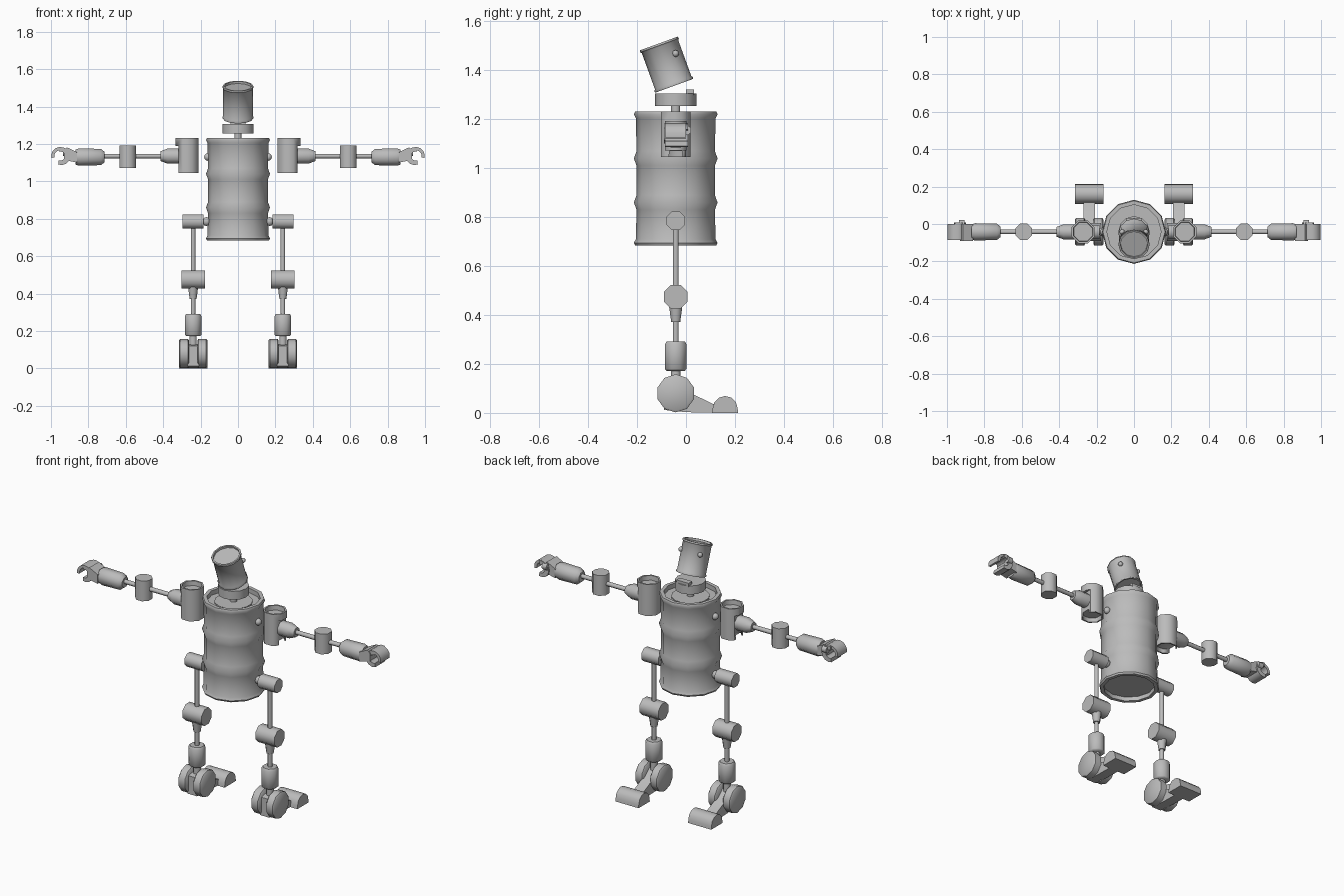
import bpy, bmesh, math
from mathutils import Vector, Matrix

cube = bpy.data.objects.get("Cube")
if cube:
    bpy.data.objects.remove(cube, do_unlink=True)

steel = bpy.data.materials.new("grey_steel")
steel.use_nodes = True
GREY = (0.5, 0.5, 0.5, 1)
steel.diffuse_color = GREY
steel.node_tree.nodes["Principled BSDF"].inputs["Base Color"].default_value = GREY

Y = -0.042          # depth of the body centre line
ARM_Z = 1.135       # height of the arm centre line
LEG_X = 0.24        # sideways position of the leg


def finish(name, bm, smooth=50):
    bmesh.ops.recalc_face_normals(bm, faces=bm.faces)
    mesh = bpy.data.meshes.new(name)
    bm.to_mesh(mesh)
    bm.free()
    mesh.materials.append(steel)
    ob = bpy.data.objects.new(name, mesh)
    bpy.context.scene.collection.objects.link(ob)
    bpy.ops.object.select_all(action="DESELECT")
    ob.select_set(True)
    bpy.context.view_layer.objects.active = ob
    bpy.ops.object.shade_smooth_by_angle(angle=math.radians(smooth))
    return ob


def lathe(name, profile, loc, axis="Z", sides=8, phase=0.5, side=1, tilt=0):
    """Closed solid of revolution from (radius, height) points."""
    bm = bmesh.new()
    rings = []
    for r, h in profile:
        ring = []
        for i in range(sides):
            a = 2 * math.pi * (i + phase) / sides
            u, v = r * math.cos(a), r * math.sin(a)
            p = Vector((u, v, h) if axis == "Z" else (h, u, v))
            p = Matrix.Rotation(tilt, 3, "X") @ p + Vector(loc)
            ring.append(bm.verts.new((p.x * side, p.y, p.z)))
        rings.append(ring)
    for a, b in zip(rings, rings[1:]):
        for i in range(sides):
            j = (i + 1) % sides
            bm.faces.new((a[i], a[j], b[j], b[i]))
    bm.faces.new(rings[0])
    bm.faces.new(rings[-1])
    return finish(name, bm)


def rod(name, r, start, end, loc, **kw):
    return lathe(name, [(r, start), (r, end)], loc, **kw)


def prism(name, outline, start, end, plane, side=1):
    """Extrude an outline in the XZ or YZ plane across the remaining axis."""
    bm = bmesh.new()
    def vert(p, d):
        x, y, z = (p[0], d, p[1]) if plane == "XZ" else (d, p[0], p[1])
        return bm.verts.new((x * side, y, z))
    a = [vert(p, start) for p in outline]
    b = [vert(p, end) for p in outline]
    bm.faces.new(a)
    bm.faces.new(b)
    for i in range(len(a)):
        j = (i + 1) % len(a)
        bm.faces.new((a[i], a[j], b[j], b[i]))
    return finish(name, bm, 35)


def arc(cx, cz, r, a0, a1, n):
    angles = [math.radians(a0 + (a1 - a0) * i / n) for i in range(n + 1)]
    return [(cx + r * math.cos(a), cz + r * math.sin(a)) for a in angles]


def bolt(name, loc, r):
    bm = bmesh.new()
    bmesh.ops.create_uvsphere(bm, u_segments=10, v_segments=6, radius=r)
    bmesh.ops.translate(bm, verts=bm.verts, vec=loc)
    finish(name, bm)


# Barrel body with rolled rims, two ribs and recessed ends
lathe("barrel_body", [
    (0.145, 0.71), (0.145, 0.685), (0.166, 0.685), (0.171, 0.695), (0.163, 0.71),
    (0.16, 0.83), (0.171, 0.86), (0.16, 0.89), (0.16, 1.01), (0.171, 1.04),
    (0.16, 1.07), (0.163, 1.205), (0.171, 1.22), (0.166, 1.232), (0.145, 1.232),
    (0.145, 1.205)], (0, Y, 0), sides=12, phase=0)
rod("barrel_lid", 0.105, 1.2, 1.212, (0, Y, 0), sides=12)

# Neck and collar
rod("neck", 0.02, 1.2, 1.26, (0, Y, 0))
rod("collar", 0.084, 1.255, 1.306, (0, Y, 0), sides=12, phase=0)
prism("collar_hinge", [(0, 1.3), (0.033, 1.3), (0.033, 1.322), (0, 1.322)],
      -0.04, 0.04, "YZ")

# Tilted can head
TILT = math.radians(20)
HEAD = Vector((0, -0.048, 1.337))
lathe("can_head", [
    (0.072, 0.01), (0.074, 0), (0.082, 0), (0.084, 0.006), (0.079, 0.014),
    (0.079, 0.17), (0.084, 0.176), (0.082, 0.184), (0.073, 0.184), (0.072, 0.172)],
    HEAD, sides=12, phase=0, tilt=TILT)

for side, tag in ((1, "left"), (-1, "right")):
    head_bolt = HEAD + Matrix.Rotation(TILT, 3, "X") @ Vector((side * 0.063, 0.05, 0.122))
    bolt(tag + "_head_bolt", head_bolt, 0.014)
    bolt(tag + "_shoulder_bolt", (side * 0.162, Y, 1.13), 0.02)
    bolt(tag + "_hip_bolt", (side * 0.168, Y, 0.785), 0.024)

    def turned(part, profile, loc, **kw):
        return lathe(tag + "_" + part, profile, loc, side=side, **kw)

    def bar(part, r, start, end, loc, **kw):
        return rod(tag + "_" + part, r, start, end, loc, side=side, **kw)

    # Shoulder cup, cut open on its outer side below the rim
    cup = turned("shoulder_cup", [
        (0.054, 1.07), (0.057, 1.045), (0.066, 1.045), (0.066, 1.232),
        (0.056, 1.232), (0.054, 1.205)], (0.272, Y, 0))
    cutter = prism(tag + "_cup_cutter",
                   [(0.318, 1.0), (0.4, 1.0), (0.4, 1.19), (0.318, 1.19)],
                   -0.2, 0.2, "XZ", side)
    cutter.hide_render = True
    cutter.hide_viewport = True
    cut = cup.modifiers.new("opening", "BOOLEAN")
    cut.operation = "DIFFERENCE"
    cut.solver = "EXACT"
    cut.object = cutter

    # Arm
    arm = (0, Y, ARM_Z)
    turned("shoulder_joint", [(0.043, 0.29), (0.043, 0.378), (0.028, 0.415)], arm, axis="X")
    bar("upper_arm", 0.013, 0.4, 0.56, arm, axis="X")
    bar("elbow", 0.048, 1.072, 1.192, (0.59, Y, 0))
    bar("lower_arm", 0.013, 0.62, 0.73, arm, axis="X")
    turned("forearm", [(0.03, 0.713), (0.047, 0.733), (0.05, 0.85), (0.044, 0.868)],
           (0, Y, 1.13), axis="X")

    # Hand: wrist wedge and a curved two-finger gripper
    prism(tag + "_wrist", [(0.86, 1.1), (0.93, 1.115), (0.93, 1.165), (0.915, 1.182),
                           (0.86, 1.155)], -0.09, -0.0, "XZ", side)
    claw = arc(0.945, ARM_Z, 0.048, 75, 290, 8) + arc(0.95, ARM_Z, 0.025, 290, 75, 8)
    prism(tag + "_palm_claw", claw, -0.085, 0.008, "XZ", side)
    upper = arc(0.95, ARM_Z, 0.049, 110, -12, 5) + arc(0.95, ARM_Z, 0.032, -12, 110, 5)
    prism(tag + "_upper_finger", upper, -0.085, 0.0, "XZ", side)
    bar("knuckle", 0.02, 0.905, 0.935, (0, 0.002, 1.155), axis="X")

    # Leg
    bar("hip", 0.041, 0.185, 0.297, (0, Y, 0.785), axis="X")
    bar("thigh", 0.013, 0.5, 0.77, (LEG_X, Y, 0))
    bar("knee", 0.052, 0.177, 0.302, (0, Y, 0.475), axis="X")
    turned("knee_socket", [(0.02, 0.372), (0.03, 0.44)], (LEG_X, Y, 0))
    bar("shin", 0.013, 0.28, 0.39, (LEG_X, Y, 0))
    turned("calf", [(0.04, 0.172), (0.048, 0.18), (0.048, 0.28), (0.04, 0.292)],
           (LEG_X, Y, 0))
    bar("ankle", 0.021, 0.08, 0.18, (LEG_X, Y, 0))

    # Foot: heel discs, sloping bridge and half-round toe
    for part, x in (("inner", 0.164), ("outer", 0.262)):
        turned(part + "_heel_disc", [(0.07, 0), (0.078, 0.006), (0.078, 0.047), (0.07, 0.053)],
               (x, Y, 0.08), axis="X", sides=10)
    prism(tag + "_foot_bridge", [(-0.09, 0.012), (0.0, 0.003), (0.16, 0.0), (0.16, 0.03),
                                 (0.11, 0.037), (0.01, 0.085), (-0.04, 0.13), (-0.09, 0.12)],
          0.208, 0.27, "YZ", side)
    toe = [(0.213, 0)] + arc(0.16, 0.018, 0.051, 0, 180, 6) + [(0.107, 0)]
    prism(tag + "_toe", toe, 0.163, 0.315, "YZ", side)
